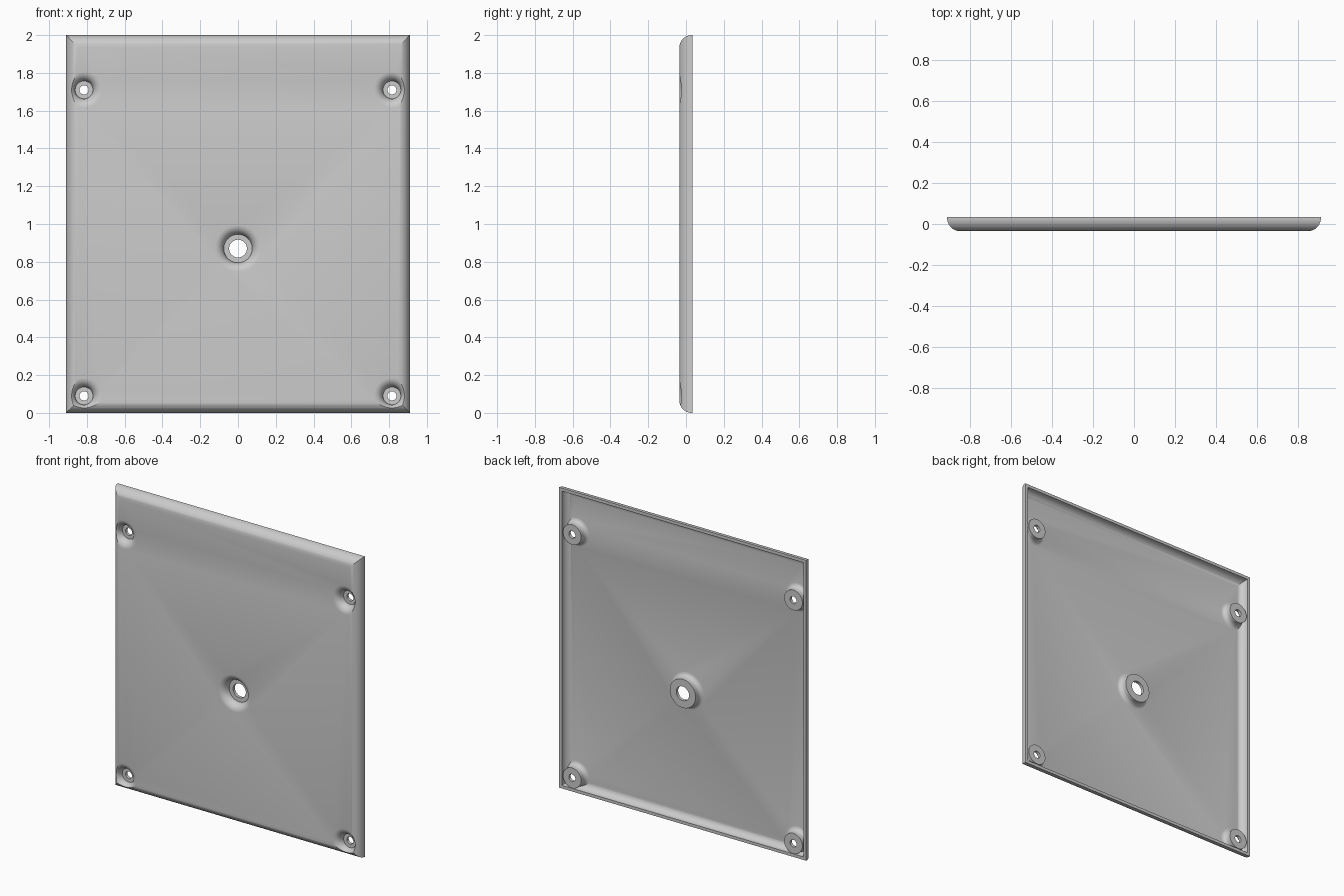
import bpy, bmesh, math

if "Cube" in bpy.data.objects:
    bpy.data.objects.remove(bpy.data.objects["Cube"])

W, H = 0.91, 2.0             # half width, height
FRONT, BACK = -0.035, 0.035  # front face and rim planes
T = 0.02                     # sheet thickness
EDGE_R, DIMPLE_R = 0.065, 0.05
FLOOR_Y = BACK - T
# x, z, floor radius, hole radius
MOUNTS = [(0, 0.87, 0.075, 0.047)] + [
    (sx * 0.815, z, 0.047, 0.024) for sx in (-1, 1) for z in (0.09, 1.71)]


def loft(name, rings):
    """Closed solid through rings of points, capped at both ends."""
    bm = bmesh.new()
    loops = [[bm.verts.new(p) for p in ring] for ring in rings]
    n = len(loops[0])
    for a, b in zip(loops, loops[1:]):
        for i in range(n):
            j = (i + 1) % n
            bm.faces.new((a[i], a[j], b[j], b[i]))
    bm.faces.new(loops[0])
    bm.faces.new(loops[-1])
    bmesh.ops.recalc_face_normals(bm, faces=bm.faces)
    mesh = bpy.data.meshes.new(name)
    bm.to_mesh(mesh)
    bm.free()
    obj = bpy.data.objects.new(name, mesh)
    bpy.context.collection.objects.link(obj)
    return obj


def slab(name, profile):
    """Mitred rectangular solid from (inset, y) points."""
    return loft(name, [[(-W + d, y, d), (W - d, y, d),
                        (W - d, y, H - d), (-W + d, y, H - d)] for d, y in profile])


def lathe(name, x, z, profile, n=64):
    """Solid turned about the y direction from (radius, y) points."""
    angles = [2 * math.pi * i / n for i in range(n)]
    return loft(name, [[(x + r * math.cos(a), y, z + r * math.sin(a)) for a in angles]
                       for r, y in profile])


def arc(cx, cy, r, n=10):
    """Quarter arc from the side of the centre to its front."""
    return [(cx - r * math.cos(a), cy - r * math.sin(a))
            for a in (math.pi / 2 * i / n for i in range(n + 1))]


def subtract(obj, tool):
    mod = obj.modifiers.new("cut", 'BOOLEAN')
    mod.operation, mod.solver, mod.object = 'DIFFERENCE', 'EXACT', tool
    bpy.context.view_layer.objects.active = obj
    bpy.ops.object.modifier_apply(modifier=mod.name)
    bpy.data.objects.remove(tool)


# Rounded outer body and the hollow behind it
edge_y = FRONT + EDGE_R
plate = slab("cover_plate", [(0, BACK)] + arc(EDGE_R, edge_y, EDGE_R))
hollow = slab("hollow", [(T, 0.06)] + arc(EDGE_R, edge_y, EDGE_R - T))

# Flared bosses stay solid inside the hollow
for x, z, r, hole in MOUNTS:
    c = r + DIMPLE_R
    curve = arc(c, FLOOR_Y, DIMPLE_R - T)
    curve[-1] = (c, FRONT + T - 0.0004)
    subtract(hollow, lathe("boss", x, z, [(r + T, 0.1)] + curve + [(c, -0.1)]))
subtract(plate, hollow)

# Trumpet-shaped dimples with screw holes
for x, z, r, hole in MOUNTS:
    c = r + DIMPLE_R
    curve = arc(c, FLOOR_Y, DIMPLE_R)
    curve[-1] = (c, FRONT - 0.0004)
    subtract(plate, lathe("dimple", x, z, [(hole, 0.1), (hole, FLOOR_Y)] + curve + [(c, -0.1)]))

# Plain grey finish
grey = bpy.data.materials.new("light_grey")
grey.diffuse_color = (0.6, 0.6, 0.6, 1)
grey.use_nodes = True
grey.node_tree.nodes["Principled BSDF"].inputs["Base Color"].default_value = grey.diffuse_color
plate.data.materials.clear()
plate.data.materials.append(grey)
for p in plate.data.polygons:
    p.material_index = 0

bpy.ops.object.select_all(action='DESELECT')
plate.select_set(True)
bpy.context.view_layer.objects.active = plate
bpy.ops.object.shade_smooth_by_angle(angle=math.radians(25))
